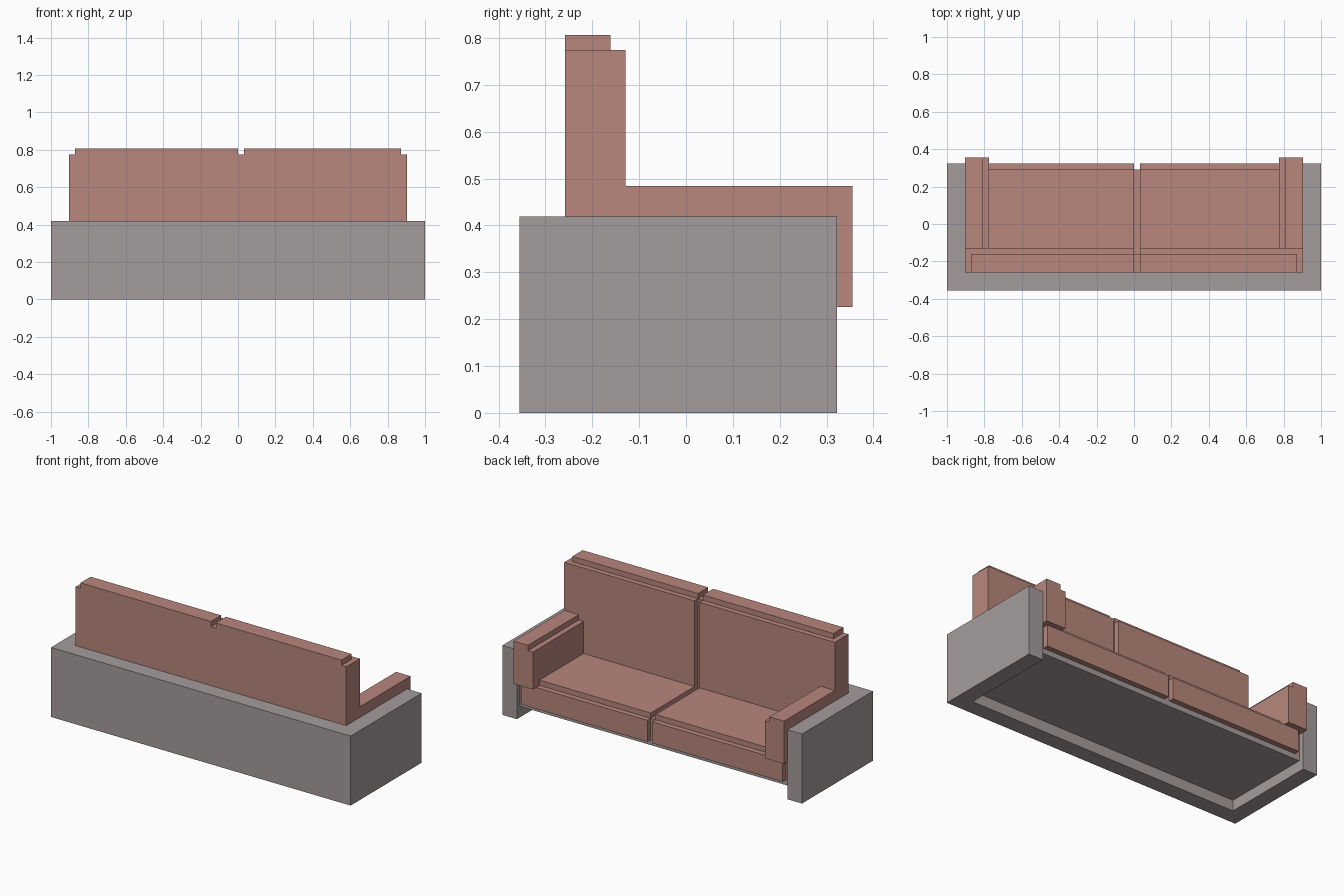
import bpy
import bmesh
from mathutils import Vector

if "Cube" in bpy.data.objects:
    bpy.data.objects.remove(bpy.data.objects["Cube"])

U = 1 / 31  # the sofa sits on a regular grid: 62 units wide = 2.0


def material(name, rgb):
    m = bpy.data.materials.new(name)
    m.diffuse_color = (*rgb, 1)
    m.use_nodes = True
    m.node_tree.nodes["Principled BSDF"].inputs["Base Color"].default_value = m.diffuse_color
    return m


FABRIC = material("terracotta fabric", (0.479, 0.242, 0.202))
GREY = material("warm grey frame", (0.375, 0.332, 0.337))


def prism(name, profile, axis, lo, hi, mat):
    """Extrude a 2D profile along an axis (profile is xy for z, xz for y, yz for x)."""
    bm = bmesh.new()
    verts = []
    for p in profile:
        co = list(p)
        co.insert("xyz".index(axis), lo)
        verts.append(bm.verts.new(Vector(co) * U))
    face = bm.faces.new(verts)
    ext = bmesh.ops.extrude_face_region(bm, geom=[face])
    step = Vector([(hi - lo) * U if a == axis else 0 for a in "xyz"])
    moved = [g for g in ext["geom"] if isinstance(g, bmesh.types.BMVert)]
    bmesh.ops.translate(bm, vec=step, verts=moved)
    bmesh.ops.recalc_face_normals(bm, faces=bm.faces)
    me = bpy.data.meshes.new(name)
    bm.to_mesh(me)
    bm.free()
    me.materials.append(mat)
    ob = bpy.data.objects.new(name, me)
    bpy.context.collection.objects.link(ob)
    return ob


def box(name, x, y, z, mat):
    rect = [(x[0], y[0]), (x[1], y[0]), (x[1], y[1]), (x[0], y[1])]
    return prism(name, rect, "z", z[0], z[1], mat)


# U-shaped outer frame: back panel and two side panels
prism("frame", [(-31, -11), (31, -11), (31, 10), (28, 10),
                (28, -8), (-28, -8), (-28, 10), (-31, 10)], "z", 0, 13, GREY)

# Raised base panel under the seat
box("base_panel", (-28, 28), (-8, 9), (2, 3), GREY)

# L-shaped upholstered core: seat and backrest
prism("upholstery_core", [(-8, 3), (9, 3), (9, 7), (-5, 7), (-5, 24), (-8, 24)],
      "x", -28, 28, FABRIC)

# Cushion pads, split by a one-unit groove in the middle
for side, s, inner in (("left", -1, 0), ("right", 1, 1)):
    def span(outer):
        return tuple(sorted((inner, s * outer)))

    box(side + "_back_cushion", span(28), (-5, -4), (7, 24), FABRIC)
    box(side + "_headrest_pad", span(27), (-8, -5), (24, 25), FABRIC)
    box(side + "_seat_cushion", span(24), (-4, 9), (7, 8), FABRIC)
    box(side + "_seat_front_pad", span(27), (9, 10), (3, 7), FABRIC)

    # Armrest with a stepped inner edge
    arm = [(24, 7), (28, 7), (28, 15), (25, 15), (25, 14), (24, 14)]
    prism(side + "_armrest", [(s * x, z) for x, z in arm], "y", -4, 11, FABRIC)
